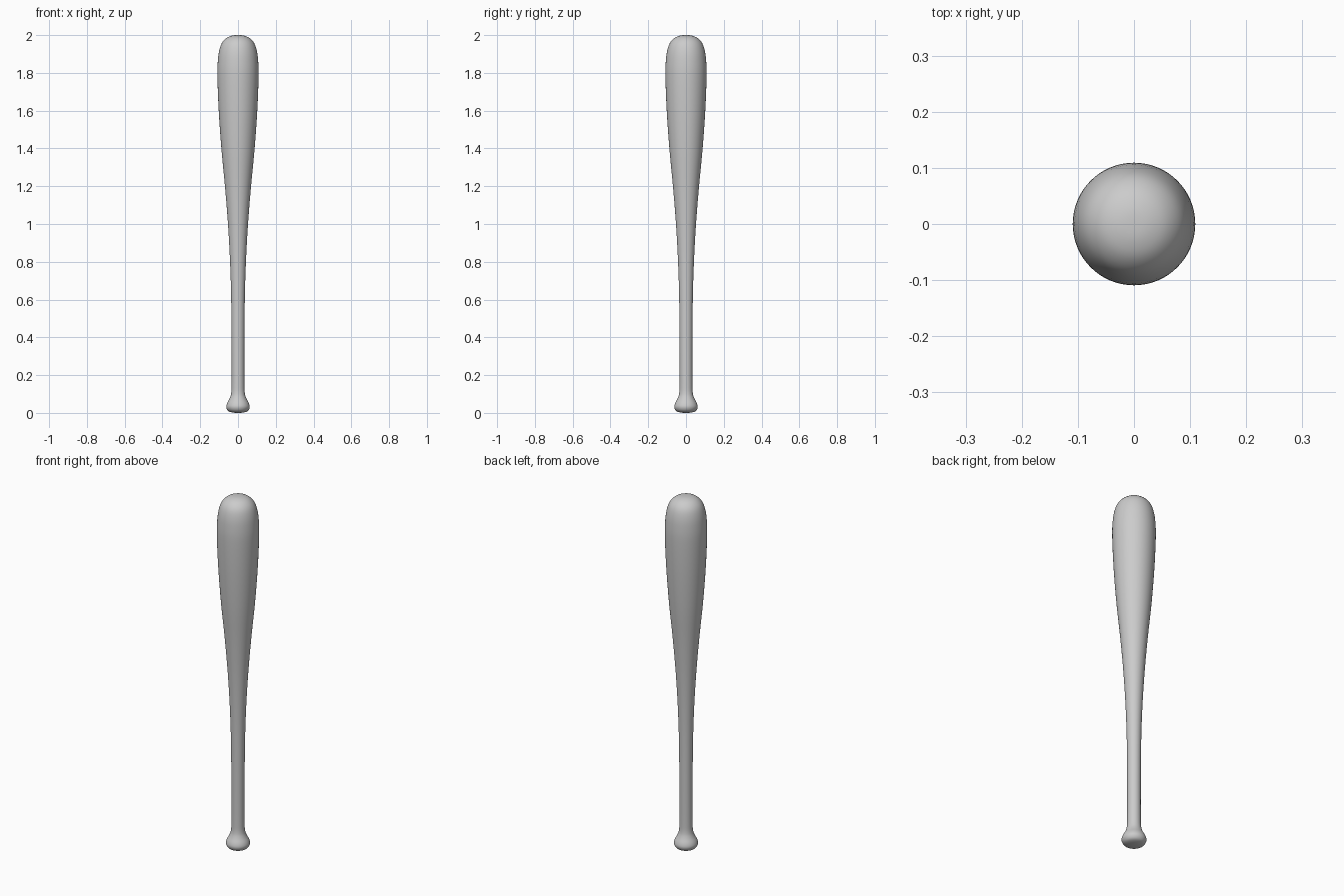
import bpy
import bmesh
import math
from mathutils import Vector

if "Cube" in bpy.data.objects:
    bpy.data.objects.remove(bpy.data.objects["Cube"], do_unlink=True)

# Half outline as (radius, height), from the knob's base to the barrel's tip
OUTLINE = [
    (0, 0.004), (0.03, 0.006), (0.052, 0.014), (0.062, 0.032), (0.058, 0.052),
    (0.044, 0.078), (0.036, 0.105), (0.034, 0.16), (0.034, 0.36), (0.036, 0.6),
    (0.042, 0.8), (0.053, 1.0), (0.069, 1.2), (0.088, 1.4), (0.102, 1.6),
    (0.109, 1.78), (0.107, 1.86), (0.1, 1.915), (0.086, 1.957),
    (0.062, 1.984), (0.032, 1.997), (0, 2.0),
]
STEPS = 4
SEGMENTS = 64


def smooth_curve(points):
    """Catmull-Rom curve whose ends are mirrored over the axis."""
    p = [Vector((r, 0, z)) for r, z in points]
    p = [Vector((-p[1].x, 0, p[1].z))] + p + [Vector((-p[-2].x, 0, p[-2].z))]
    curve = []
    for a, b, c, d in zip(p, p[1:], p[2:], p[3:]):
        for i in range(STEPS):
            t = i / STEPS
            curve.append(0.5 * (2 * b + (c - a) * t
                                + (2 * a - 5 * b + 4 * c - d) * t ** 2
                                + (3 * b - a - 3 * c + d) * t ** 3))
    return curve + [p[-2]]


# Turn the outline around the axis
bm = bmesh.new()
verts = [bm.verts.new(co) for co in smooth_curve(OUTLINE)]
edges = [bm.edges.new(pair) for pair in zip(verts, verts[1:])]
bmesh.ops.spin(bm, geom=verts + edges, cent=(0, 0, 0), axis=(0, 0, 1),
               angle=math.tau, steps=SEGMENTS)
bmesh.ops.remove_doubles(bm, verts=bm.verts, dist=0.0002)
# Rest the base on the ground
base = min(v.co.z for v in bm.verts)
for v in bm.verts:
    if v.co.z < 0.1:
        v.co.z -= base * (1 - v.co.z / 0.1)
bmesh.ops.recalc_face_normals(bm, faces=bm.faces)

mesh = bpy.data.meshes.new("bat")
bm.to_mesh(mesh)
bm.free()
bat = bpy.data.objects.new("bat", mesh)
bpy.context.collection.objects.link(bat)

# Plain grey finish
GREY = (0.6, 0.6, 0.6, 1)
grey = bpy.data.materials.new("plain grey")
grey.use_nodes = True
grey.diffuse_color = GREY
grey.node_tree.nodes["Principled BSDF"].inputs["Base Color"].default_value = GREY
mesh.materials.append(grey)

bpy.context.view_layer.objects.active = bat
bat.select_set(True)
bpy.ops.object.shade_smooth_by_angle(angle=math.radians(60))
